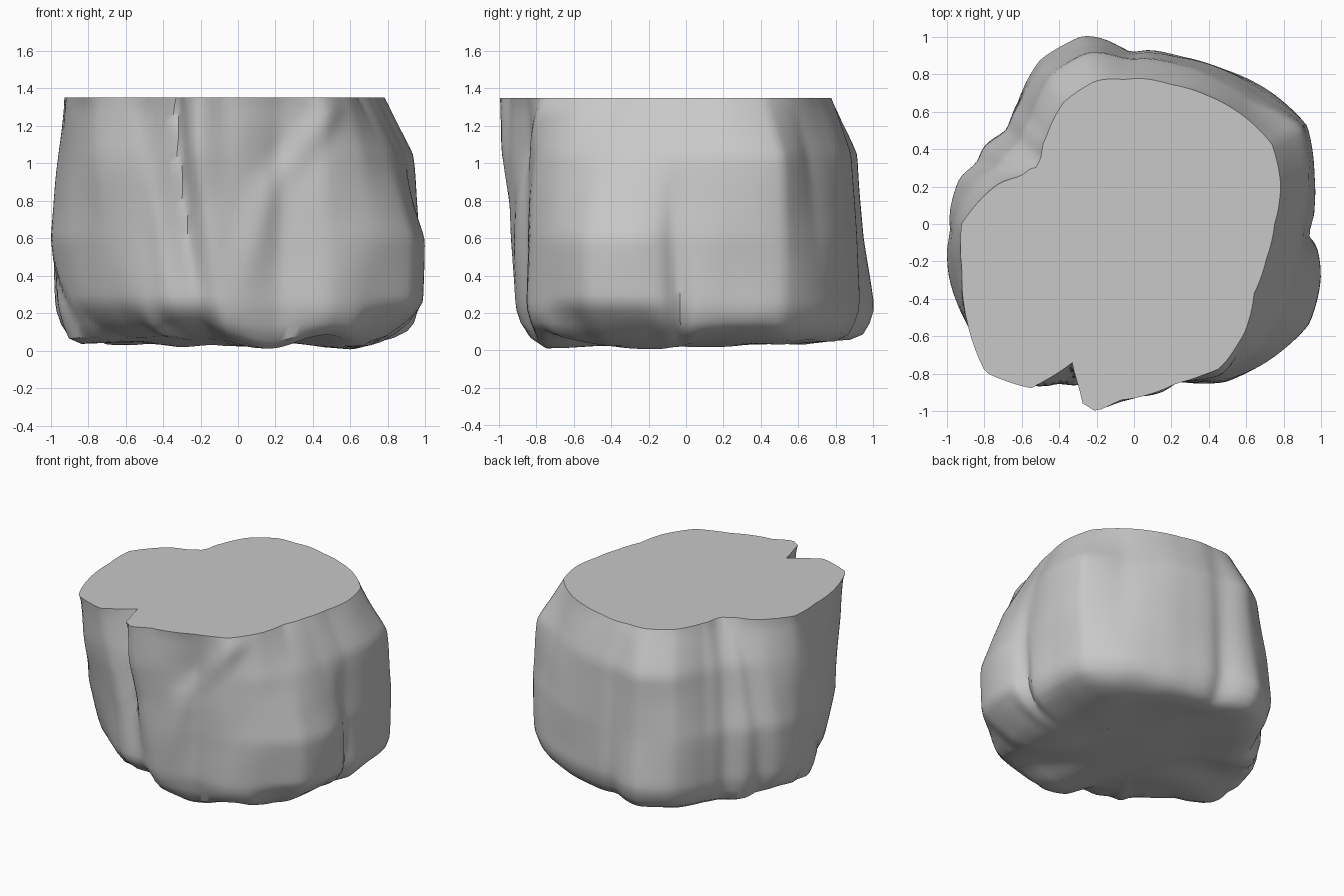
import bpy
import bmesh
import math
from mathutils import Vector, noise

cube = bpy.data.objects.get("Cube")
if cube:
    bpy.data.objects.remove(cube, do_unlink=True)

COLUMNS, ROWS, TOP = 180, 30, 1.35

# Radius every fifteen degrees, counter-clockwise from +x, in hundredths
top_rim = [75, 81, 85, 82, 79, 77, 78, 79, 75, 66, 61, 77,
           92, 95, 103, 112, 102, 97, 93, 88, 89, 83, 74, 73]
shoulder = [89, 96, 103, 91, 89, 88, 89, 95, 91, 78, 77, 87,
            95, 98, 103, 108, 100, 100, 93, 84, 93, 95, 92, 88]
waist = [96, 100, 107, 99, 95, 92, 92, 99, 97, 87, 88, 96,
         100, 103, 103, 100, 95, 98, 91, 87, 97, 102, 107, 103]
foot = [96, 98, 105, 101, 96, 93, 93, 105, 101, 89, 90, 94,
        98, 98, 96, 91, 91, 94, 90, 87, 97, 101, 107, 102]
levels = [(0.22, foot), (0.6, waist), (1.05, shoulder), (TOP, top_rim)]

# Creases (negative) and ridges (positive):
# bottom height and angle, top height and angle, half width, bottom and top strength
folds = [
    (0.1, 257, TOP, 246, 8, -0.05, -0.19),
    (0.9, 259, TOP, 258.5, 7, 0.01, 0.06),
    (0.3, 271, 0.8, 280, 9, 0.01, 0.03),
    (0.9, 283, 1.28, 303, 8, 0.02, 0.03),
    (0.1, 358, 0.8, 355.5, 4, -0.08, -0.02),
    (0.1, 143, TOP, 145, 7, -0.05, -0.02),
    (0.1, 160, TOP, 157, 6, -0.04, -0.03),
    (0.1, 92, TOP, 94, 7, -0.03, -0.01),
    (0.1, 184, 0.9, 181, 6, -0.03, -0.01),
    (0.1, 205, 0.4, 190, 5, -0.03, -0.02),
]

# Stretches of the lower edge that are broken away: angle and half width
undercuts = [(335, 25), (250, 16), (220, 22)]


def mix(a, b, t):
    return a + (b - a) * t


def nearness(angle, centre, width):
    return max(0, 1 - abs((angle - centre + 180) % 360 - 180) / width)


def ring_radius(ring, angle):
    place = angle / 15
    i = int(place)
    return mix(ring[i % 24], ring[(i + 1) % 24], place - i) / 100


def wall_radius(angle, z):
    z = max(z, levels[0][0])
    for (z0, low), (z1, high) in zip(levels, levels[1:]):
        if z <= z1 + 0.0001:
            break
    radius = mix(ring_radius(low, angle), ring_radius(high, angle), (z - z0) / (z1 - z0))
    for z0, a0, z1, a1, width, s0, s1 in folds:
        t = (z - z0) / (z1 - z0)
        if -0.25 < t < 1.25:
            fade = min(1, (t + 0.25) / 0.25, (1.25 - t) / 0.25)
            t = min(max(t, 0), 1)
            radius += nearness(angle, mix(a0, a1, t), width) * mix(s0, s1, t) * fade
    return radius


def rock_point(angle, z, full, broken):
    turn = math.radians(angle)
    tuck = max(min(1, 2 * nearness(angle, a, w)) for a, w in undercuts)
    radius = wall_radius(angle, z) * mix(full, broken, tuck)
    point = Vector((math.cos(turn) * radius, math.sin(turn) * radius, z))
    lump = noise.noise(point * 2.6)
    if z < 0.1:
        point.z = max(0, z + lump * 0.08)
    elif z < TOP - 0.01:
        point *= Vector((1 + lump * 0.015, 1 + lump * 0.015, 1))
    return point


# Rows from the underside up the wall to the flat top:
# height, scale where whole, scale where broken away
rows = [(0.045, 0.3, 0.3), (0.045, 0.55, 0.48), (0.045, 0.75, 0.62), (0.05, 0.88, 0.72),
        (0.085, 0.945, 0.81), (0.14, 0.975, 0.9), (0.22, 1, 0.98)]
rows += [(mix(0.22, TOP, i / ROWS), 1, 1) for i in range(1, ROWS + 1)]

bm = bmesh.new()
rings = []
for row in rows:
    rings.append([bm.verts.new(rock_point(c * 360 / COLUMNS, *row)) for c in range(COLUMNS)])
for low, high in zip(rings, rings[1:]):
    for c in range(COLUMNS):
        n = (c + 1) % COLUMNS
        bm.faces.new((low[c], low[n], high[n], high[c]))
bm.faces.new(rings[-1])
bm.faces.new(rings[0][::-1])

# Weather the wall, keeping the cut top crisp
wall = [v for ring in rings[:-1] for v in ring]
for _ in range(2):
    bmesh.ops.smooth_vert(bm, verts=wall, factor=0.4, use_axis_x=True, use_axis_y=True, use_axis_z=True)
bmesh.ops.recalc_face_normals(bm, faces=bm.faces)

mesh = bpy.data.meshes.new("rock")
bm.to_mesh(mesh)
bm.free()
rock = bpy.data.objects.new("rock", mesh)
bpy.context.collection.objects.link(rock)

# Plain grey stone
stone = bpy.data.materials.new("grey_stone")
stone.use_nodes = True
grey = (0.58, 0.58, 0.58, 1)
stone.diffuse_color = grey
stone.node_tree.nodes["Principled BSDF"].inputs["Base Color"].default_value = grey
mesh.materials.append(stone)

bpy.context.view_layer.objects.active = rock
rock.select_set(True)
bpy.ops.object.shade_smooth_by_angle(angle=math.radians(40))
